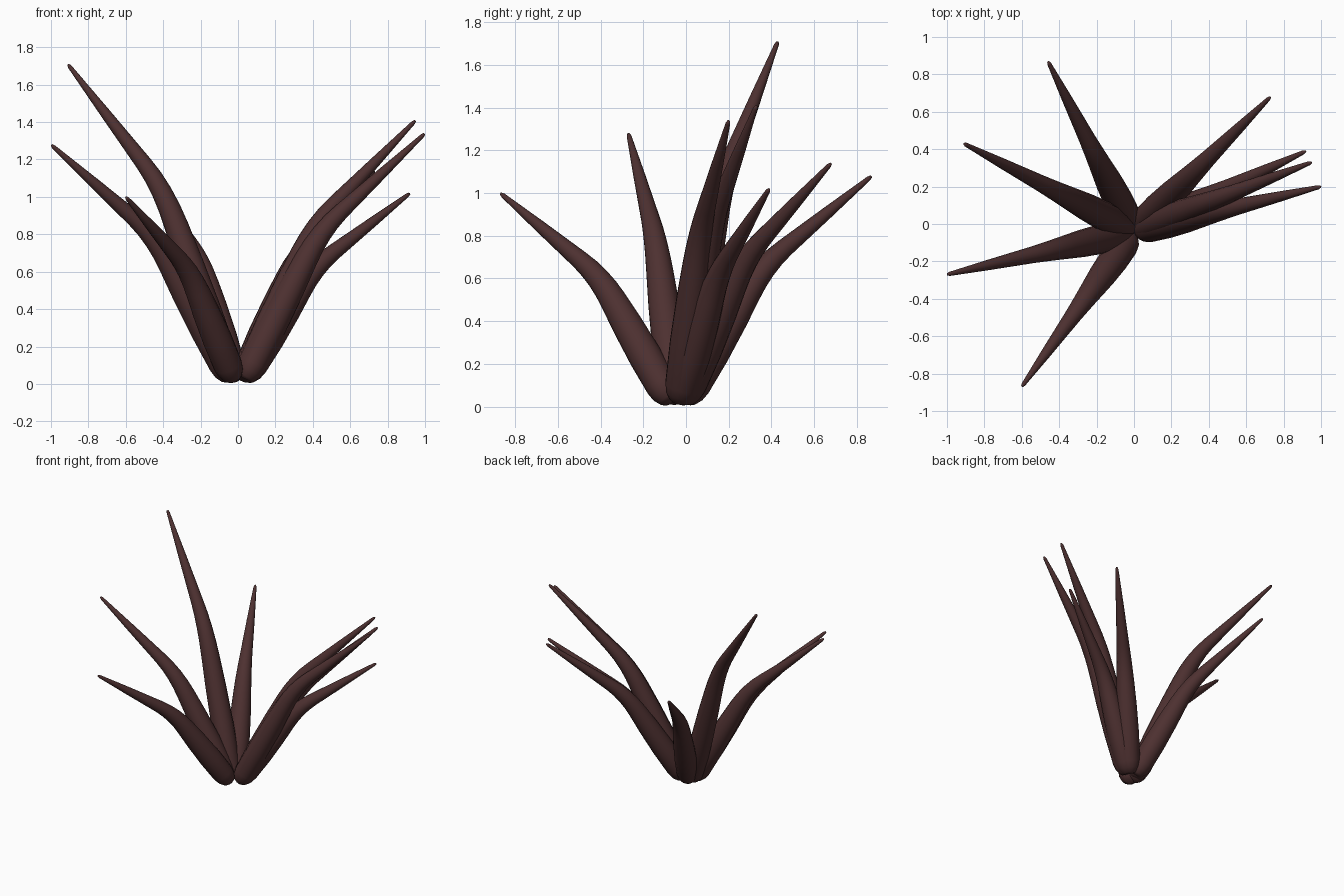
import bpy, bmesh, math
from mathutils import Vector

if "Cube" in bpy.data.objects:
    bpy.data.objects.remove(bpy.data.objects["Cube"], do_unlink=True)

bark = bpy.data.materials.new("dark_red_brown")
bark.use_nodes = True
bark.diffuse_color = (0.075, 0.03, 0.03, 1)
bark.node_tree.nodes["Principled BSDF"].inputs["Base Color"].default_value = bark.diffuse_color

SIDES = 16
CENTRE = Vector((0, -0.04, 0.035))


def centreline(tip):
    """Two straight runs joined by a soft bend, each station with its radius."""
    out = Vector((tip.x, tip.y + 0.04, 0)).normalized()
    base = CENTRE + out * 0.045
    bend = CENTRE.lerp(tip, 0.44)
    bend.z = tip.z * 0.61
    before, after = bend.lerp(base, 0.2), bend.lerp(tip, 0.2)
    run = (bend - base).normalized()
    stations = [(base - run * 0.012, 0.035), (base, 0.05), (base + run * 0.035, 0.069),
                (base + run * 0.08, 0.077), (base.lerp(bend, 0.35), 0.079),
                (base.lerp(bend, 0.6), 0.073)]
    for i in range(5):
        t = i / 4
        point = before.lerp(bend, t).lerp(bend.lerp(after, t), t)
        stations.append((point, 0.064 - 0.02 * t))
    end = (tip - bend).normalized()
    stations += [(after.lerp(tip, 0.5), 0.028), (tip - end * 0.02, 0.011), (tip - end * 0.004, 0.006)]
    return stations


def spike(name, tip):
    stations = centreline(Vector(tip))
    bm = bmesh.new()
    rings = []
    for i, (point, radius) in enumerate(stations):
        ahead = stations[min(i + 1, len(stations) - 1)][0]
        behind = stations[max(i - 1, 0)][0]
        along = (ahead - behind).normalized()
        across = along.cross(Vector((0, 0, 1))).normalized()
        up = across.cross(along)
        angles = [math.tau * k / SIDES for k in range(SIDES)]
        rings.append([bm.verts.new(point + radius * (across * math.cos(a) + up * math.sin(a)))
                      for a in angles])
    for lower, upper in zip(rings, rings[1:]):
        for k in range(SIDES):
            n = (k + 1) % SIDES
            bm.faces.new((lower[k], lower[n], upper[n], upper[k]))
    bm.faces.new(rings[0])
    bm.faces.new(rings[-1])
    bmesh.ops.recalc_face_normals(bm, faces=bm.faces)
    mesh = bpy.data.meshes.new(name)
    bm.to_mesh(mesh)
    bm.free()
    mesh.materials.append(bark)
    mesh.shade_smooth()
    obj = bpy.data.objects.new(name, mesh)
    bpy.context.collection.objects.link(obj)


# Tapering bent spikes fanning out from one root
spike("tall_right_spike", (-0.91, 0.43, 1.71))
spike("right_spike", (-1.0, -0.27, 1.28))
spike("front_spike", (-0.6, -0.87, 1.0))
spike("back_right_spike", (-0.46, 0.87, 1.08))
spike("back_left_spike", (0.73, 0.68, 1.14))
spike("low_left_spike", (0.92, 0.39, 1.02))
spike("tall_left_spike", (0.95, 0.33, 1.41))
spike("left_spike", (1.0, 0.2, 1.34))
